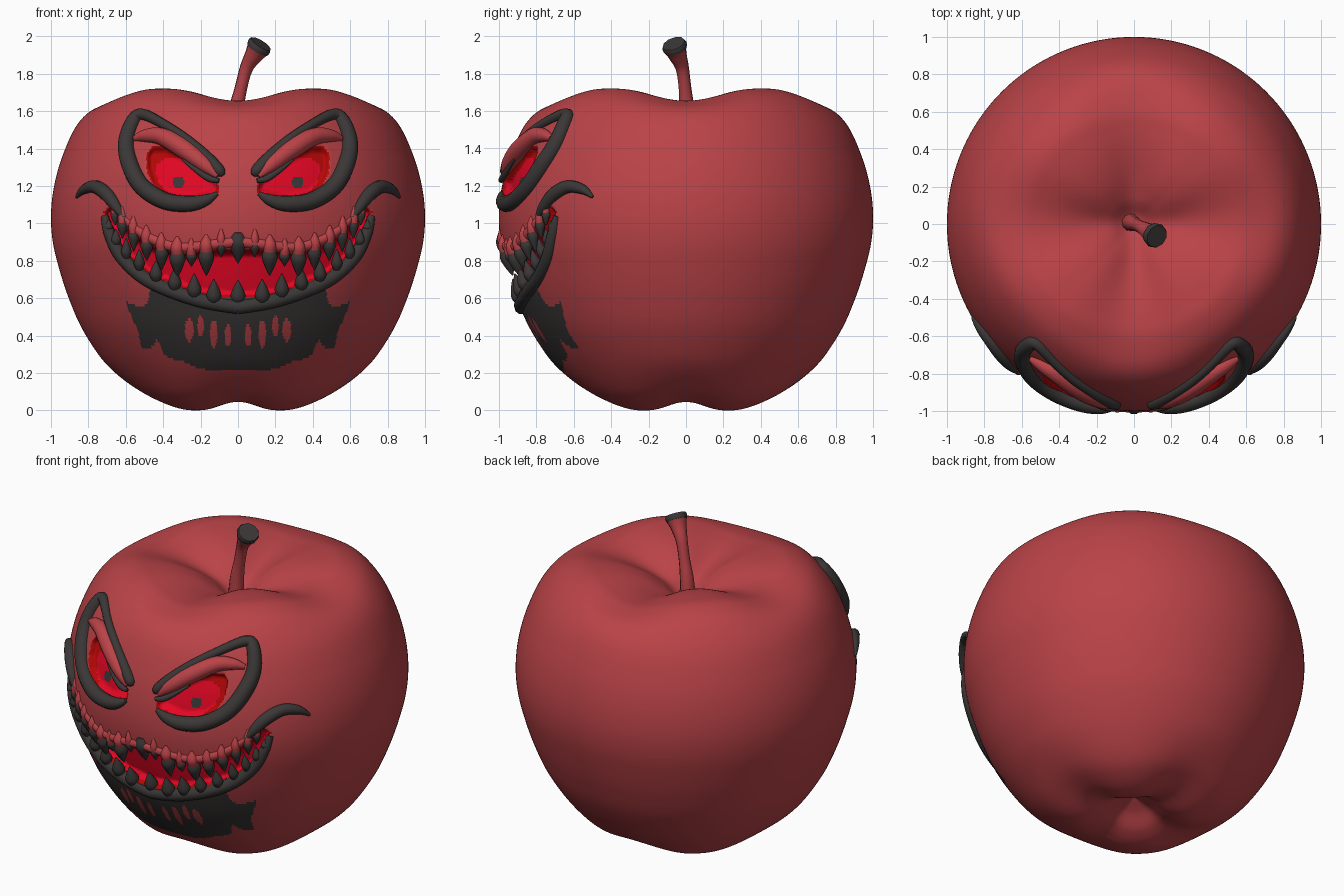
import bpy, bmesh, math
from mathutils import Vector
from mathutils.bvhtree import BVHTree

if "Cube" in bpy.data.objects:
    bpy.data.objects.remove(bpy.data.objects["Cube"])


def material(name, rgb):
    m = bpy.data.materials.new(name)
    m.diffuse_color = (*rgb, 1)
    m.use_nodes = True
    m.node_tree.nodes["Principled BSDF"].inputs["Base Color"].default_value = m.diffuse_color
    return m


SKIN = material("apple red", (0.49, 0.056, 0.064))
DARK = material("charcoal", (0.043, 0.038, 0.037))
GLOW = material("glowing red", (0.78, 0.002, 0.018))
DEEP = material("deep red", (0.47, 0.002, 0.002))


def smooth_path(pts, n):
    """Catmull-Rom interpolation through tuples of any length."""
    out = []
    p = [pts[0]] + list(pts) + [pts[-1]]
    for i in range(1, len(p) - 2):
        for k in range(n):
            t = k / n
            out.append(tuple(
                0.5 * (2 * b + (c - a) * t + (2 * a - 5 * b + 4 * c - d) * t * t
                       + (3 * b - a - 3 * c + d) * t ** 3)
                for a, b, c, d in zip(p[i - 1], p[i], p[i + 1], p[i + 2])))
    return out + [tuple(pts[-1])]


def step(v):
    v = max(0.0, min(1.0, v))
    return v * v * (3 - 2 * v)


def inside(poly, x, z):
    """Signed distance to a polygon, positive inside."""
    best, hit = 9.0, False
    for (ax, az), (bx, bz) in zip(poly, poly[1:] + poly[:1]):
        dx, dz = bx - ax, bz - az
        t = max(0, min(1, ((x - ax) * dx + (z - az) * dz) / (dx * dx + dz * dz)))
        best = min(best, math.hypot(x - ax - t * dx, z - az - t * dz))
        if (az > z) != (bz > z) and x < ax + (z - az) * dx / dz:
            hit = not hit
    return best if hit else -best


# Face regions as seen from the front, right half only (x, z)
EYE = [(.49, 1.37), (.46, 1.41), (.38, 1.41), (.28, 1.36), (.11, 1.23), (.10, 1.17),
       (.26, 1.125), (.39, 1.15), (.46, 1.21), (.49, 1.29)]
IRIS = [(.43, 1.32), (.38, 1.35), (.31, 1.35), (.26, 1.30), (.12, 1.22), (.12, 1.17),
        (.26, 1.13), (.36, 1.15), (.42, 1.21), (.44, 1.27)]
MOUTH = [(-.3, .87), (.1, .86), (.31, .84), (.45, .88), (.55, .94), (.62, 1.01),
         (.68, 1.10), (.72, 1.06), (.68, .95), (.63, .84), (.47, .71), (.2, .61), (-.3, .57)]
CHIN = [(-.3, .58), (.2, .60), (.46, .68), (.48, .60), (.50, .55), (.54, .56), (.60, .58),
        (.57, .50), (.53, .42), (.52, .34), (.47, .33), (.43, .38), (.40, .30),
        (.34, .27), (.29, .26), (.2, .22), (.1, .215), (-.3, .205)]
SLITS = [(.055, .40, .017, .06), (.13, .41, .02, .075), (.20, .45, .017, .055), (.26, .43, .024, .06)]

# Apple body: a lathe with four soft lobes, finer mesh towards the face
PROFILE = [(0, .15), (.1, .10), (.2, .03), (.32, 0), (.45, .03), (.57, .10), (.71, .25),
           (.83, .43), (.905, .60), (.957, .76), (.99, .90), (1, 1.04), (.985, 1.19),
           (.942, 1.35), (.865, 1.52), (.75, 1.655), (.62, 1.715), (.50, 1.715),
           (.36, 1.69), (.24, 1.645), (.14, 1.58), (.06, 1.51), (0, 1.49)]
rows = smooth_path(PROFILE, 11)
N = 400
bm = bmesh.new()
rings = []
for r, z in rows[1:-1]:
    ring = []
    for i in range(N):
        s = -math.pi + 2 * math.pi * i / N
        a = s - 0.5 * math.sin(s)
        dip = (0.5 + 0.5 * math.cos(4 * a)) ** 1.3
        zz = (z - 0.065 * dip * step((z - 1.5) / 0.2) * step((.98 - r) / .4)
              + 0.045 * dip * step((0.3 - z) / 0.3) * min(1, r / 0.3))
        ring.append(bm.verts.new((r * math.sin(a), -r * math.cos(a), zz)))
    rings.append(ring)
low, top = bm.verts.new((0, 0, rows[0][1])), bm.verts.new((0, 0, rows[-1][1]))
for i in range(N):
    j = (i + 1) % N
    for a, b in zip(rings, rings[1:]):
        bm.faces.new((a[i], a[j], b[j], b[i]))
    bm.faces.new((low, rings[0][j], rings[0][i]))
    bm.faces.new((top, rings[-1][i], rings[-1][j]))
bm.normal_update()
skin = BVHTree.FromBMesh(bm)

# Sink the eyes and the mouth into the skin
for v in bm.verts:
    x, z = abs(v.co.x), v.co.z
    if v.co.y < 0 and x < .8 and .5 < z < 1.5:
        v.co.y += 0.045 * step(inside(EYE, x, z) / 0.03) + 0.08 * step(inside(MOUTH, x, z) / 0.035)

# Colour the faces by region
for f in bm.faces:
    f.smooth = True
    c = f.calc_center_median()
    x, z = abs(c.x), c.z
    if c.y > 0 or x > .8 or not .18 < z < 1.5:
        continue
    if inside(EYE, x, z) > 0:
        pupil = math.hypot(x - .32, z - 1.22) < .03
        f.material_index = 1 if pupil else 2 if inside(IRIS, x, z) > 0 else 3
    elif inside(MOUTH, x, z) > 0:
        f.material_index = 2 if inside(MOUTH, x, z) > .02 else 3
    elif inside(CHIN, x, z) > 0:
        if all(((x - a) / w) ** 2 + ((z - b) / h) ** 2 > 1 for a, b, w, h in SLITS):
            f.material_index = 1
me = bpy.data.meshes.new("apple_body")
bm.to_mesh(me)
bm.free()
for m in (SKIN, DARK, GLOW, DEEP):
    me.materials.append(m)
bpy.context.collection.objects.link(bpy.data.objects.new("apple_body", me))


def tubes(name, paths, mat):
    """Round tapered tubes through (position, radius) paths, joined as one mesh."""
    cu = bpy.data.curves.new(name, 'CURVE')
    cu.dimensions = '3D'
    cu.bevel_depth = 1
    cu.bevel_resolution = 3
    cu.use_fill_caps = True
    for path in paths:
        sp = cu.splines.new('POLY')
        sp.points.add(len(path) - 1)
        for p, (co, rad) in zip(sp.points, path):
            p.co = (*co, 1)
            p.radius = rad
    cu.materials.append(mat)
    ob = bpy.data.objects.new(name, cu)
    bpy.context.collection.objects.link(ob)
    bpy.ops.object.select_all(action='DESELECT')
    bpy.context.view_layer.objects.active = ob
    ob.select_set(True)
    bpy.ops.object.convert(target='MESH')


def drape(pts, lift, n=6, side=1):
    """Lay an (x, z, radius) path on the front of the apple."""
    path = []
    for x, z, r in smooth_path(pts, n):
        loc, nor, _, _ = skin.ray_cast(Vector((side * x, -3, z)), Vector((0, 1, 0)))
        if loc is None:
            continue
        if nor.y > 0:
            nor = -nor
        path.append((loc + nor * lift, max(r, .003)))
    return path


def both(pts, lift, n=6):
    return [drape(pts, lift, n, s) for s in (1, -1)]


# Eyelids and brows
tubes("eyelid_rims", both([
    (.11, 1.16, .012), (.17, 1.125, .032), (.26, 1.105, .044), (.39, 1.12, .046), (.51, 1.195, .046),
    (.575, 1.31, .048), (.595, 1.43, .044), (.56, 1.54, .04), (.51, 1.58, .032),
    (.40, 1.53, .026), (.28, 1.45, .028), (.17, 1.355, .032), (.10, 1.28, .032), (.08, 1.255, .012)],
    .004), DARK)
tubes("brow_folds", both([
    (.55, 1.45, .015), (.49, 1.465, .035), (.40, 1.46, .048), (.28, 1.39, .052),
    (.17, 1.305, .040), (.11, 1.25, .015)], .008), SKIN)
tubes("brow_fold_edges", both([
    (.29, 1.335, .006), (.22, 1.28, .014), (.15, 1.235, .018), (.10, 1.225, .012)], .018), DARK)

# Lips
LIP = [(0, .55, .04), (.22, .59, .04), (.47, .685, .038), (.62, .81, .036),
       (.69, .94, .032), (.72, 1.04, .02)]
tubes("lower_lip", both(LIP, -.008), DARK)
tubes("mouth_corners", both([
    (.86, 1.14, .008), (.82, 1.18, .026), (.76, 1.195, .035), (.70, 1.155, .038),
    (.65, 1.09, .03), (.61, 1.03, .012)], .004), DARK)
tubes("upper_gum", both([
    (0, .90, .03), (.1, .89, .03), (.31, .87, .03), (.45, .91, .03),
    (.55, .97, .026), (.62, 1.04, .015)], -.012), SKIN)

# Teeth: (x, root z, tip z, radius)
UPPER = [(.09, .90, .82, .026), (.17, .87, .72, .042), (.25, .85, .77, .03), (.325, .86, .71, .042),
         (.41, .88, .75, .036), (.49, .92, .80, .034), (.56, .97, .85, .03),
         (.62, 1.02, .92, .027), (.66, 1.07, .99, .024)]
LOWER = [(.13, .57, .70, .04), (.235, .60, .73, .038), (.34, .64, .76, .036), (.44, .69, .80, .034),
         (.53, .75, .86, .03), (.60, .81, .92, .028), (.655, .88, .97, .027), (.695, .96, 1.02, .024)]


def tooth(x, root, tip, r):
    return [(x, root, r * .6), (x, root * .7 + tip * .3, r), (x, root * .4 + tip * .6, r * .75), (x, tip, .003)]


for name, rows_, mid in (("upper_teeth", UPPER, (0, .95, .78, .05)), ("lower_teeth", LOWER, (0, .56, .69, .04))):
    paths = [drape(tooth(*mid), -.022, 4)]
    for t in rows_:
        paths += both(tooth(*t), -.004, 4)
    tubes(name, paths, DARK)

# Gum bumps over the upper teeth
bumps = []
for x, z, _, r in UPPER:
    bumps += both([(x, z + .07, .006), (x, z + .02, r * .85), (x, z - .02, r * .8)], -.002, 4)
tubes("gum_bumps", bumps, SKIN)

# Stem with a flared, cut end
STEM = [(-.02, .01, 1.46, .05), (-.01, .005, 1.60, .042), (.015, -.005, 1.72, .034),
        (.045, -.02, 1.83, .036), (.085, -.045, 1.90, .05), (.108, -.058, 1.937, .064)]
tubes("stem", [[(p[:3], p[3]) for p in smooth_path(STEM, 6)]], SKIN)
tubes("stem_end", [[((.105, -.056, 1.932), .065), ((.115, -.062, 1.949), .068),
                    ((.122, -.066, 1.960), .062)]], DARK)
